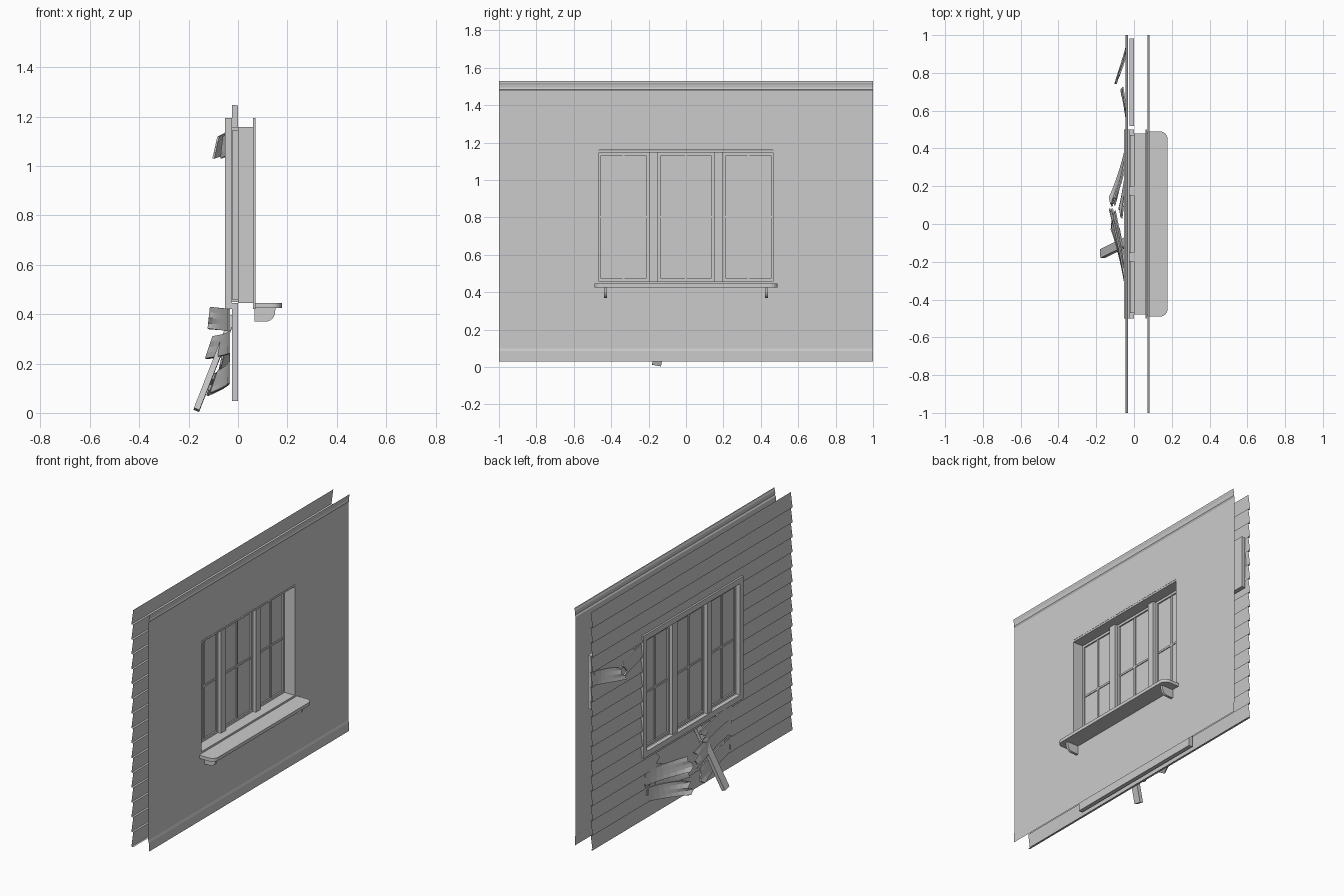
import bpy, bmesh, math, random
from mathutils import Vector

random.seed(4)
cube = bpy.data.objects.get("Cube")
if cube:
    bpy.data.objects.remove(cube)

grey = bpy.data.materials.new("plain_grey")
grey.use_nodes = True
colour = (0.6, 0.6, 0.6, 1)
grey.diffuse_color = colour
grey.node_tree.nodes["Principled BSDF"].inputs["Base Color"].default_value = colour


def finish(name, bm, merge=True):
    if merge:
        bmesh.ops.remove_doubles(bm, verts=bm.verts, dist=0.0001)
    mesh = bpy.data.meshes.new(name)
    bm.to_mesh(mesh)
    bm.free()
    mesh.materials.append(grey)
    obj = bpy.data.objects.new(name, mesh)
    bpy.context.collection.objects.link(obj)
    return obj


def add_box(bm, x, y, z):
    verts = bmesh.ops.create_cube(bm, size=1)["verts"]
    for v in verts:
        v.co = [lo + (c + 0.5) * (hi - lo) for c, (lo, hi) in zip(v.co, (x, y, z))]


def add_frame(bm, x, y, z, w):
    """Rectangular frame of bar width w inside the y and z ranges."""
    for side in ((y[0], y[0] + w), (y[1] - w, y[1])):
        add_box(bm, x, side, z)
    for side in ((z[0], z[0] + w), (z[1] - w, z[1])):
        add_box(bm, x, (y[0] + w, y[1] - w), side)


def frame(name, *args):
    bm = bmesh.new()
    add_frame(bm, *args)
    return finish(name, bm, False)


def box(name, *args):
    bm = bmesh.new()
    add_box(bm, *args)
    return finish(name, bm)


def quad(bm, corners):
    bm.faces.new([bm.verts.new(c) for c in corners])


def thicken(obj, amount):
    mod = obj.modifiers.new("thickness", "SOLIDIFY")
    mod.thickness = amount
    mod.offset = 0


# Inner wall sheet with baseboard and crown profile, open at the window
OPEN_Y, OPEN_Z = 0.48, (0.445, 1.16)
profile = [(0.076, 0.03), (0.076, 0.085), (0.072, 0.1), (0.072, OPEN_Z[0]),
           (0.072, OPEN_Z[1]), (0.072, 1.475), (0.078, 1.485), (0.075, 1.495),
           (0.077, 1.51), (0.081, 1.52), (0.081, 1.53)]
bm = bmesh.new()
for (xa, za), (xb, zb) in zip(profile, profile[1:]):
    spans = [(-1, -OPEN_Y), (OPEN_Y, 1)] if za == OPEN_Z[0] else [(-1, 1)]
    for a, b in spans:
        quad(bm, [(xa, a, za), (xa, b, za), (xb, b, zb), (xb, a, zb)])
finish("inner_wall", bm)

# Clapboard siding: tilted rows with a lip, the window opening and torn gaps
ROWS, BASE, TOP = 16, 0.03, 1.53
ROW_H = (TOP - BASE) / ROWS
WIN_Y, WIN_Z = 0.475, (0.45, 1.17)
gaps = {1: (-0.36, 0.42), 2: (-0.38, 0.45), 3: (-0.4, 0.33), 11: (0.54, 0.94)}
bm = bmesh.new()
for row in range(ROWS):
    z0 = BASE + row * ROW_H
    levels = [z0 + ROW_H * k / 4 for k in range(5)]
    levels = sorted(levels + [z for z in WIN_Z if z0 < z < z0 + ROW_H])
    tears = {z: (random.uniform(-0.04, 0.04), random.uniform(-0.04, 0.04)) for z in levels}

    def board_x(z):
        return -0.046 + 0.013 * (z - z0) / ROW_H

    for za, zb in zip(levels, levels[1:]):
        edges = [((-1, -1), (1, 1))]
        cuts = []
        if WIN_Z[0] <= (za + zb) / 2 <= WIN_Z[1]:
            cuts.append(((-WIN_Y,) * 2, (WIN_Y,) * 2))
        if row in gaps:
            lo, hi = gaps[row]
            cuts.append(((lo + tears[za][0], lo + tears[zb][0]),
                         (hi + tears[za][1], hi + tears[zb][1])))
        start = (-1, -1)
        for left, right in cuts + [((1, 1), None)]:
            quad(bm, [(board_x(za), start[0], za), (board_x(zb), start[1], zb),
                      (board_x(zb), left[1], zb), (board_x(za), left[0], za)])
            # lip under the row
            if za == z0:
                quad(bm, [(-0.033, start[0], za), (-0.046, start[0], za),
                          (-0.046, left[0], za), (-0.033, left[0], za)])
            start = right
finish("siding", bm)

# Recessed backing boxes behind the torn gaps, open to the outside
for name, y, z in (("lower_backing", (-0.5, 0.5), (0.05, 0.445)),
                   ("upper_backing", (0.52, 0.98), (0.91, 1.245))):
    bm = bmesh.new()
    add_box(bm, (-0.025, 0), y, z)
    outer = [f for f in bm.faces if f.calc_center_median().x < -0.02]
    bmesh.ops.delete(bm, geom=outer, context="FACES_ONLY")
    thicken(finish(name, bm), 0.003)


# Bent, splintered boards peeling off the wall
def peeled_board(name, z, root, tip, out, drop, tilt):
    bm = bmesh.new()
    across, along = 5, 8
    grid = []
    for j in range(across):
        s = j / (across - 1)
        ragged = random.uniform(-0.03, 0.03)
        line = []
        for i in range(along):
            t = i / (along - 1)
            y = root + (tip - root) * t + ragged * t ** 4
            x = -0.036 + (out + 0.036) * t ** 1.4 + tilt * t * s
            line.append(bm.verts.new((x, y, z + s * ROW_H * 0.95 - drop * t)))
        grid.append(line)
    for a, b in zip(grid, grid[1:]):
        for i in range(along - 1):
            bm.faces.new((a[i], a[i + 1], b[i + 1], b[i]))
    bmesh.ops.recalc_face_normals(bm, faces=bm.faces)
    thicken(finish(name, bm), 0.008)


for k, args in enumerate([
        (0.12, 0.43, 0.12, -0.125, 0.05, 0.03), (0.23, 0.46, 0.13, -0.13, 0.01, 0.03),
        (0.17, 0.36, 0.06, -0.08, 0.02, 0.02), (0.33, -0.42, 0.0, -0.12, -0.01, 0.01),
        (0.24, -0.4, 0.06, -0.13, 0.02, 0.03), (0.12, -0.38, -0.02, -0.11, 0.04, 0.03),
        (1.06, 0.97, 0.77, -0.1, 0.03, 0.02), (1.05, 0.5, 0.71, -0.068, 0.02, 0.01)]):
    peeled_board(f"peeled_board_{k + 1}", *args)

# Loose stick leaning out of the lower gap
low, high = Vector((-0.168, -0.157, 0.012)), Vector((-0.02, -0.085, 0.39))
stick = box("loose_stick", (-0.012, 0.012), (-0.024, 0.024), (0, (high - low).length))
stick.rotation_mode = "QUATERNION"
stick.rotation_quaternion = Vector((0, 0, 1)).rotation_difference(high - low)
stick.location = low

# Window surround: outer casing, hidden flange and deep jamb
frame("outer_casing", (-0.052, -0.025), (-0.5, 0.5), (0.42, 1.195), 0.035)
frame("inner_flange", (0.06, 0.07), (-0.5, 0.5), (0.42, 1.195), 0.035)
frame("window_jamb", (0, 0.071), (-0.478, 0.478), (0.446, 1.158), 0.012)

# Mullions, three sashes with crossed bars, and panes
for side, label in ((-1, "right"), (1, "left")):
    mid = side * 0.174
    box("mullion_" + label, (-0.045, 0.02), (mid - 0.024, mid + 0.024), (0.45, 1.155))
sashes = (("right", -0.47, -0.198), ("middle", -0.15, 0.15), ("left", 0.198, 0.47))
for label, a, b in sashes:
    mid = (a + b) / 2
    bm = bmesh.new()
    add_frame(bm, (-0.022, 0), (a, b), (0.458, 1.146), 0.015)
    add_box(bm, (-0.019, -0.003), (mid - 0.006, mid + 0.006), (0.47, 1.135))
    add_box(bm, (-0.018, -0.004), (a + 0.01, b - 0.01), (0.796, 0.808))
    finish("sash_" + label, bm, False)
    box("pane_" + label, (-0.013, -0.009), (a + 0.01, b - 0.01), (0.465, 1.14))


# Indoor sill board with rounded outer corners, and its curved brackets
def prism(name, points, move):
    bm = bmesh.new()
    face = bm.faces.new([bm.verts.new(p) for p in points])
    ext = bmesh.ops.extrude_face_region(bm, geom=[face])
    verts = [e for e in ext["geom"] if isinstance(e, bmesh.types.BMVert)]
    bmesh.ops.translate(bm, verts=verts, vec=move)
    bmesh.ops.recalc_face_normals(bm, faces=bm.faces)
    return finish(name, bm)


def arc(cx, cy, r, start, end, n=7):
    angles = [math.radians(start + (end - start) * i / (n - 1)) for i in range(n)]
    return [(cx + r * math.cos(t), cy + r * math.sin(t)) for t in angles]


outline = ([(0.064, -0.49)] + arc(0.138, -0.45, 0.04, -90, 0)
           + arc(0.138, 0.45, 0.04, 0, 90) + [(0.064, 0.49)])
prism("window_sill", [(x, y, 0.425) for x, y in outline], (0, 0, 0.021))
bracket = ([(0.066, 0.425), (0.066, 0.37)] + arc(0.112, 0.408, 0.038, -90, 0)
           + [(0.152, 0.425)])
for side, label in ((-1, "right"), (1, "left")):
    y = side * 0.43 - 0.008
    prism("sill_bracket_" + label, [(x, y, z) for x, z in bracket], (0, 0.016, 0))
